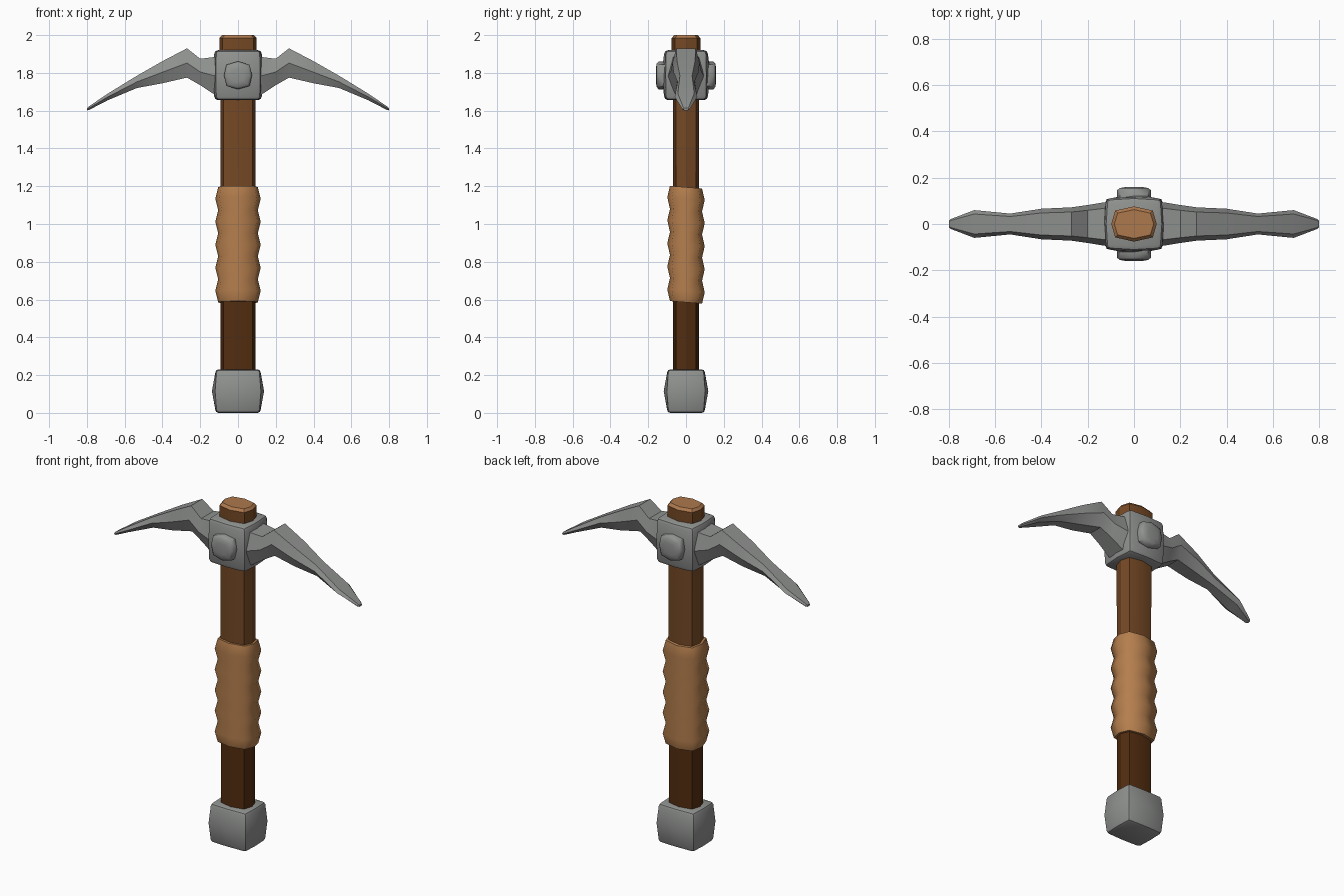
import bpy
import bmesh
import math
from mathutils import Vector

if "Cube" in bpy.data.objects:
    bpy.data.objects.remove(bpy.data.objects["Cube"])


def material(name, rgb):
    m = bpy.data.materials.new(name)
    m.use_nodes = True
    m.diffuse_color = (*rgb, 1)
    m.node_tree.nodes["Principled BSDF"].inputs["Base Color"].default_value = (*rgb, 1)
    return m


steel = material("steel grey", (0.28, 0.29, 0.28))
leather = material("tan leather", (0.46, 0.21, 0.075))
wood = material("brown wood", (0.18, 0.066, 0.018))
dark_wood = material("dark wood", (0.085, 0.026, 0.005))
end_grain = material("end grain", (0.42, 0.19, 0.075))


def finish(name, bm, mats, angle=30):
    bmesh.ops.recalc_face_normals(bm, faces=bm.faces)
    mesh = bpy.data.meshes.new(name)
    bm.to_mesh(mesh)
    bm.free()
    obj = bpy.data.objects.new(name, mesh)
    bpy.context.collection.objects.link(obj)
    for m in mats:
        mesh.materials.append(m)
    bpy.ops.object.select_all(action="DESELECT")
    obj.select_set(True)
    bpy.context.view_layer.objects.active = obj
    bpy.ops.object.shade_smooth_by_angle(angle=math.radians(angle))
    return obj


def loft(rings):
    """Skin a list of equal-length point rings and cap both ends."""
    bm = bmesh.new()
    loops = [[bm.verts.new(p) for p in ring] for ring in rings]
    n = len(loops[0])
    for a, b in zip(loops, loops[1:]):
        for i in range(n):
            j = (i + 1) % n
            bm.faces.new((a[i], a[j], b[j], b[i]))
    bm.faces.new(loops[0])
    bm.faces.new(loops[-1])
    return bm


def oval(rx, ry, z, tilt=0.0):
    """Eight-sided section with a broad, slightly crowned front and back."""
    shape = [(1, 0), (.83, .76), (0, 1), (-.83, .76),
             (-1, 0), (-.83, -.76), (0, -1), (.83, -.76)]
    return [(x * rx, y * ry, z - tilt * y * ry) for x, y in shape]


# Handle: dark below the grip, lighter above, pale cut end
bm = loft([oval(.092, .068, .15), oval(.092, .068, .9), oval(.092, .07, 1.7),
           oval(.098, .076, 1.9), oval(.098, .076, 1.985), oval(.085, .062, 2.0)])
for f in bm.faces:
    z = f.calc_center_median().z
    f.material_index = 2 if z > 1.99 else (0 if z < .9 else 1)
finish("handle", bm, [dark_wood, wood, end_grain])

# Leather grip: five bulging bands with creases between them
bands, low, high = 5, .585, 1.195
rings = []
for i in range(2 * bands + 1):
    z = low + (high - low) * i / (2 * bands)
    bulge = i % 2
    rings.append(oval(.105 + .015 * bulge, .085 + .014 * bulge, z, .08))
grip = finish("leather_grip", loft(rings), [leather], 62)
sharp = grip.data.attributes.get("sharp_edge") or \
    grip.data.attributes.new("sharp_edge", "BOOLEAN", "EDGE")
for e in grip.data.edges:
    a, b = (v // 8 for v in e.vertices)
    if a == b and a % 2 == 0:
        sharp.data[e.index].value = True


def barrel_block(name, centre_z, size, swell, crown, bevel):
    """Bevelled box that swells at mid height and bows outward on its sides."""
    bm = bmesh.new()
    bmesh.ops.create_cube(bm, size=2)
    bmesh.ops.subdivide_edges(bm, edges=bm.edges[:], cuts=1, use_grid_fill=True)
    for v in bm.verts:
        x, y, z = v.co
        grow = swell * (1 - abs(z))
        v.co = Vector((x * (size[0] + grow + crown * (1 - abs(y))),
                       y * (size[1] + grow + crown * (1 - abs(x))),
                       z * size[2] + centre_z))
    edges = [e for e in bm.edges if e.calc_face_angle(0) > math.radians(45)]
    bmesh.ops.bevel(bm, geom=edges, offset=bevel, segments=2, profile=.5, affect="EDGES")
    return finish(name, bm, [steel], 35)


barrel_block("pommel", .115, (.115, .095, .115), .018, .005, .016)
barrel_block("head_block", 1.788, (.118, .108, .132), .014, .008, .02)

# Rounded studs on the front and back of the head
for name, side in (("front_stud", -1), ("back_stud", 1)):
    rings = []
    for y, r in ((.11, .074), (.145, .074), (.155, .062), (.16, .035)):
        rings.append([(x, side * y, 1.787 + z) for x, z, _ in oval(r, r, 0)])
    finish(name, loft(rings), [steel], 50)

# Curved picks: x, top height, bottom height, half width
stations = [(.08, 1.89, 1.66, .10), (.14, 1.882, 1.695, .092), (.20, 1.875, 1.735, .082),
            (.27, 1.93, 1.775, .072), (.40, 1.862, 1.745, .066), (.535, 1.785, 1.72, .045),
            (.69, 1.69, 1.655, .06), (.79, 1.622, 1.603, .022), (.80, 1.613, 1.602, .014)]
for name, side in (("left_pick", 1), ("right_pick", -1)):
    rings = []
    for x, top, bottom, w in stations:
        mid = (top + bottom) / 2
        section = [(.72, top), (1, mid), (.6, bottom), (-.6, bottom), (-1, mid), (-.72, top)]
        rings.append([(side * x, w * y, z) for y, z in section])
    finish(name, loft(rings), [steel], 32)
